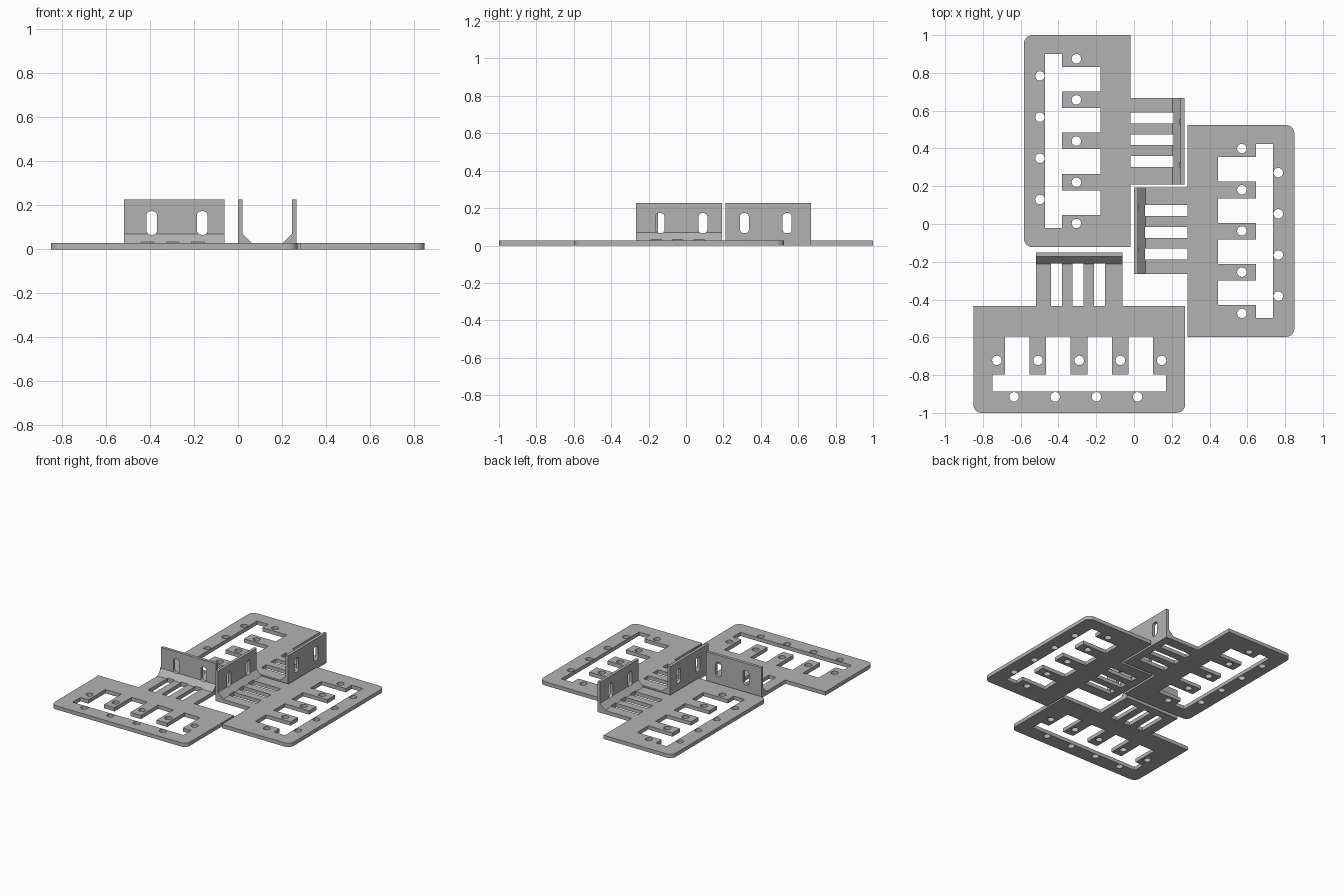
import bpy, bmesh, math
from mathutils import Matrix, Vector

if "Cube" in bpy.data.objects:
    bpy.data.objects.remove(bpy.data.objects["Cube"])

grey = bpy.data.materials.new("bracket_grey")
grey.use_nodes = True
GREY = (0.45, 0.45, 0.45, 1)
grey.diffuse_color = GREY
grey.node_tree.nodes["Principled BSDF"].inputs["Base Color"].default_value = GREY

HALF_W, PLATE_D, DEPTH = 0.561, 0.565, 0.85    # plate half width, plate depth, depth with tab
TAB_W, THICK, HEIGHT = 0.229, 0.028, 0.227     # tab half width, sheet thickness, flange top
FLANGE_IN, CHAMFER_IN, SLOT_END = 0.828, 0.787, 0.792
PITCH = 0.218


def rect(x0, x1, y0, y1):
    return [(x0, y0), (x1, y0), (x1, y1), (x0, y1)]


def arc(cx, cy, r, start, sweep, steps):
    return [(cx + r * math.cos(math.radians(start + sweep * i / steps)),
             cy + r * math.sin(math.radians(start + sweep * i / steps)))
            for i in range(steps + 1)]


def circle(cx, cy, r):
    return arc(cx, cy, r, 0, 360, 24)[:-1]


def rounded(x0, x1, y0, y1, r):
    return (arc(x1 - r, y1 - r, r, 0, 90, 6) + arc(x0 + r, y1 - r, r, 90, 90, 6)
            + arc(x0 + r, y0 + r, r, 180, 90, 6) + arc(x1 - r, y0 + r, r, 270, 90, 6))


def add_prism(bm, loops, place, lo, hi):
    """Fill an outline with holes and extrude it; place maps (a, b, depth) to 3D."""
    edges = []
    for loop in loops:
        vs = [bm.verts.new(place(a, b, lo)) for a, b in loop]
        edges += [bm.edges.new((vs[i - 1], vs[i])) for i in range(len(vs))]
    filled = bmesh.ops.triangle_fill(bm, use_beauty=True, edges=edges)
    faces = [g for g in filled["geom"] if isinstance(g, bmesh.types.BMFace)]
    ext = bmesh.ops.extrude_face_region(bm, geom=faces)
    shift = Vector(place(0, 0, hi)) - Vector(place(0, 0, lo))
    bmesh.ops.translate(bm, vec=shift,
                        verts=[g for g in ext["geom"] if isinstance(g, bmesh.types.BMVert)])


def finish(bm, name):
    bmesh.ops.recalc_face_normals(bm, faces=bm.faces[:])
    mesh = bpy.data.meshes.new(name)
    bm.to_mesh(mesh)
    bm.free()
    mesh.materials.append(grey)
    return mesh


def smooth(mesh):
    mesh.shade_smooth()
    mesh.set_sharp_from_angle(angle=math.radians(30))


def add_object(name, mesh):
    obj = bpy.data.objects.new(name, mesh)
    bpy.context.collection.objects.link(obj)
    return obj


def flat(a, b, d):
    return (a, b, d)


def upright(a, b, d):
    return (a, d, b)


def along(a, b, d):
    return (d, a, b)


# Plate with tab: two rounded outer corners, narrow tab at the inner side
R = 0.045
outline = (arc(-HALF_W + R, R, R, 180, 90, 6) + arc(HALF_W - R, R, R, 270, 90, 6)
           + [(HALF_W, PLATE_D), (TAB_W, PLATE_D), (TAB_W, DEPTH),
              (-TAB_W, DEPTH), (-TAB_W, PLATE_D), (-HALF_W, PLATE_D)])

# Comb-shaped window: long trough with four notches
comb = [(0.46, 0.203), (0.46, 0.112), (-0.46, 0.112), (-0.46, 0.203)]
for i in range(4):
    u = -0.393 + PITCH * i
    comb += [(u, 0.203), (u, 0.405), (u + 0.13, 0.405), (u + 0.13, 0.203)]

# Screw holes in the rim and in the comb teeth
holes = [circle(-0.345 + PITCH * i, 0.085, 0.025) for i in range(4)]
holes += [circle(PITCH * (i - 2), 0.278, 0.025) for i in range(5)]

# Three vent slots through the tab
vents = [(u, u + 0.058) for u in (-0.15, -0.036, 0.079)]
slots = [rect(a, b, PLATE_D, SLOT_END) for a, b in vents]

bm = bmesh.new()
add_prism(bm, [outline, comb] + holes + slots, flat, 0, THICK)
plate_mesh = finish(bm, "plate")
smooth(plate_mesh)

# Upright flange with a sloped foot
bm = bmesh.new()
section = [(CHAMFER_IN, THICK), (DEPTH, THICK), (DEPTH, HEIGHT),
           (FLANGE_IN, HEIGHT), (FLANGE_IN, 0.07)]
add_prism(bm, [section], along, -TAB_W, TAB_W)
flange = add_object("flange_source", finish(bm, "flange_source"))

# Cutter: rounded screw slots and the ends of the vent slots
bm = bmesh.new()
for u in (-0.102, 0.127):
    add_prism(bm, [rounded(u - 0.024, u + 0.024, 0.066, 0.173, 0.019)], upright, 0.7, 0.9)
for a, b in vents:
    add_prism(bm, [rect(a, b, 0.7, SLOT_END)], flat, 0, 0.05)
cutter = add_object("slot_cutter", finish(bm, "slot_cutter"))
cutter.hide_render = True

cut = flange.modifiers.new("slots", "BOOLEAN")
cut.operation = "DIFFERENCE"
cut.solver = "EXACT"
cut.object = cutter
bpy.context.view_layer.update()
flange_mesh = bpy.data.meshes.new_from_object(
    flange.evaluated_get(bpy.context.evaluated_depsgraph_get()))
flange_mesh.name = "flange"
smooth(flange_mesh)
for helper in (flange, cutter):
    bpy.data.objects.remove(helper)

# Three brackets, turned around the middle
for side, x, y, turn in (("front", -0.29, -1, 0),
                         ("left", 0.849, -0.037, 90),
                         ("back", -0.583, 0.439, -90)):
    for part, mesh in (("plate", plate_mesh), ("flange", flange_mesh)):
        obj = add_object(side + "_" + part, mesh)
        obj.matrix_world = (Matrix.Translation((x, y, 0))
                            @ Matrix.Rotation(math.radians(turn), 4, "Z"))
